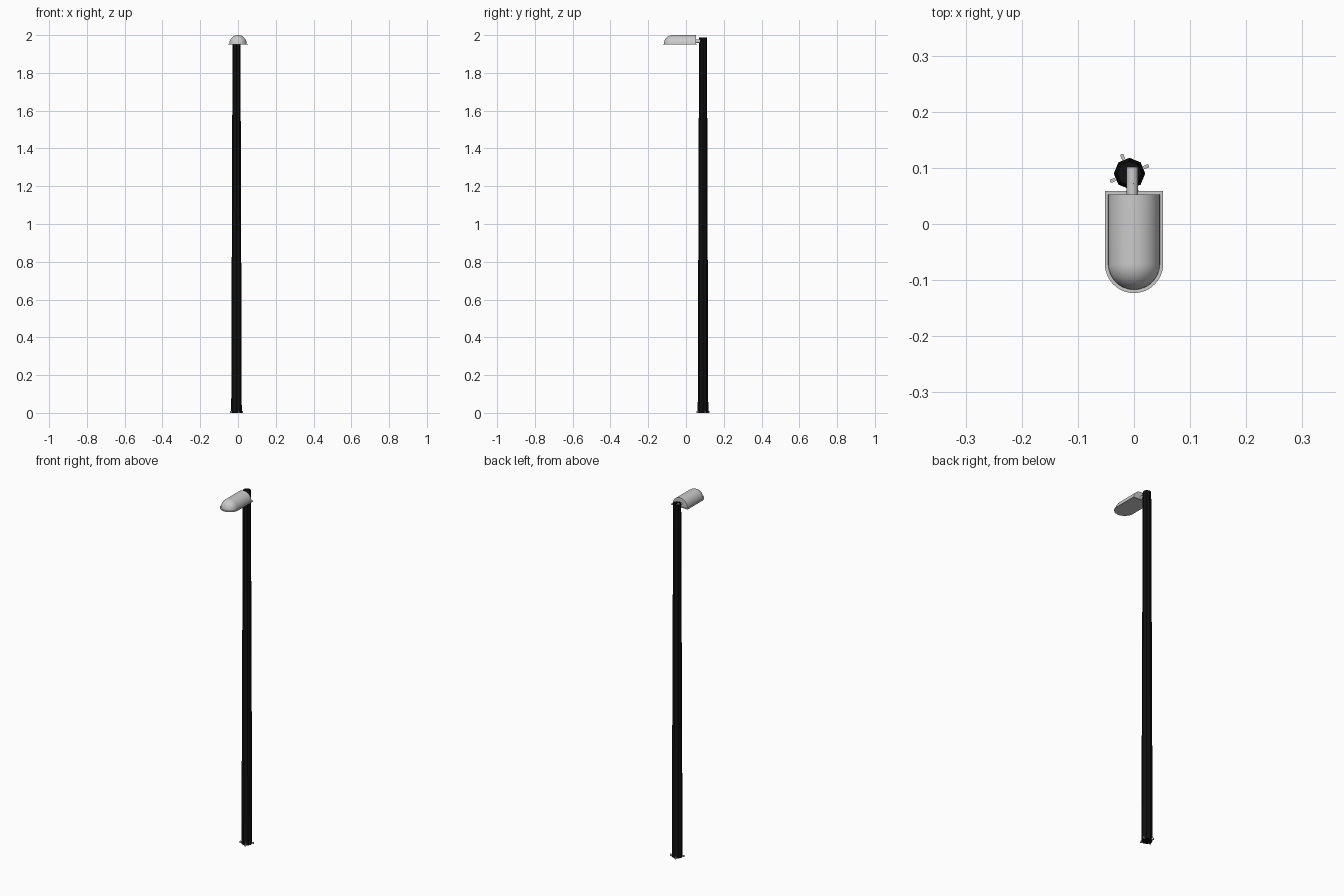
import bpy, bmesh, math
from math import sin, cos, pi

if "Cube" in bpy.data.objects:
    bpy.data.objects.remove(bpy.data.objects["Cube"])

PX, PY = -0.008, 0.09          # pole axis


def finish(name, bm, mat=None, smooth=False):
    bmesh.ops.remove_doubles(bm, verts=bm.verts, dist=1e-5)
    bmesh.ops.recalc_face_normals(bm, faces=bm.faces)
    me = bpy.data.meshes.new(name)
    bm.to_mesh(me)
    bm.free()
    ob = bpy.data.objects.new(name, me)
    bpy.context.collection.objects.link(ob)
    if mat:
        me.materials.append(mat)
    if smooth:
        bpy.ops.object.select_all(action='DESELECT')
        ob.select_set(True)
        bpy.context.view_layer.objects.active = ob
        bpy.ops.object.shade_smooth_by_angle(angle=math.radians(35))
    return ob


def loft(bm, rings):
    """Skin a list of closed rings with quads."""
    vr = [[bm.verts.new(p) for p in r] for r in rings]
    n = len(vr[0])
    for a, b in zip(vr, vr[1:]):
        for i in range(n):
            j = (i + 1) % n
            bm.faces.new((a[i], a[j], b[j], b[i]))
    return vr


black = bpy.data.materials.new("black_paint")
black.diffuse_color = (0.005, 0.005, 0.005, 1)
black.use_nodes = True
black.node_tree.nodes["Principled BSDF"].inputs["Base Color"].default_value = black.diffuse_color

# Tapered eight-sided pole, open at the top
bm = bmesh.new()
rings = [[(PX + r * cos(i * pi / 4), PY + r * sin(i * pi / 4), z) for i in range(8)]
         for r, z in ((0.028, 0.0), (0.021, 1.987))]
vr = loft(bm, rings)
bm.faces.new(vr[0][::-1])
finish("pole", bm, black)

# Four small anchor tabs around the foot
for k in range(4):
    bpy.ops.mesh.primitive_cube_add(size=1)
    ob = bpy.context.object
    a = math.radians(22.5 + 90 * k)
    ob.name = f"anchor_tab_{k + 1}"
    ob.scale = (0.016, 0.006, 0.01)
    ob.rotation_euler.z = a
    ob.location = (PX + 0.029 * cos(a), PY + 0.029 * sin(a), 0.005)

# Lamp head: stepped rim, half-barrel body and quarter-sphere nose
NOSE_Y, SEG = -0.071, 24


def outline(r, back, z):
    arc = [(r * cos(t), NOSE_Y + r * sin(t), z)
           for t in (pi + pi * i / SEG for i in range(SEG + 1))]
    return [(-r, back, z)] + arc + [(r, back, z)]


R, Z0 = 0.046, 1.954
rings = [outline(0.052, 0.059, 1.95), outline(0.052, 0.059, Z0)]
for i in range(13):
    p = pi / 2 * i / 12
    rings.append(outline(R * cos(p), 0.053, Z0 + R * sin(p)))
bm = bmesh.new()
vr = loft(bm, rings)
bm.faces.new(vr[0][::-1])
bmesh.ops.dissolve_degenerate(bm, dist=1e-5, edges=bm.edges)
finish("lamp_head", bm, None, True)

# Short arm joining head and pole
bpy.ops.mesh.primitive_cylinder_add(vertices=16, radius=0.01, depth=0.052,
                                    location=(-0.003, 0.076, 1.967),
                                    rotation=(pi / 2, 0, 0))
bpy.context.object.name = "arm"
bpy.ops.object.shade_smooth_by_angle(angle=math.radians(35))
